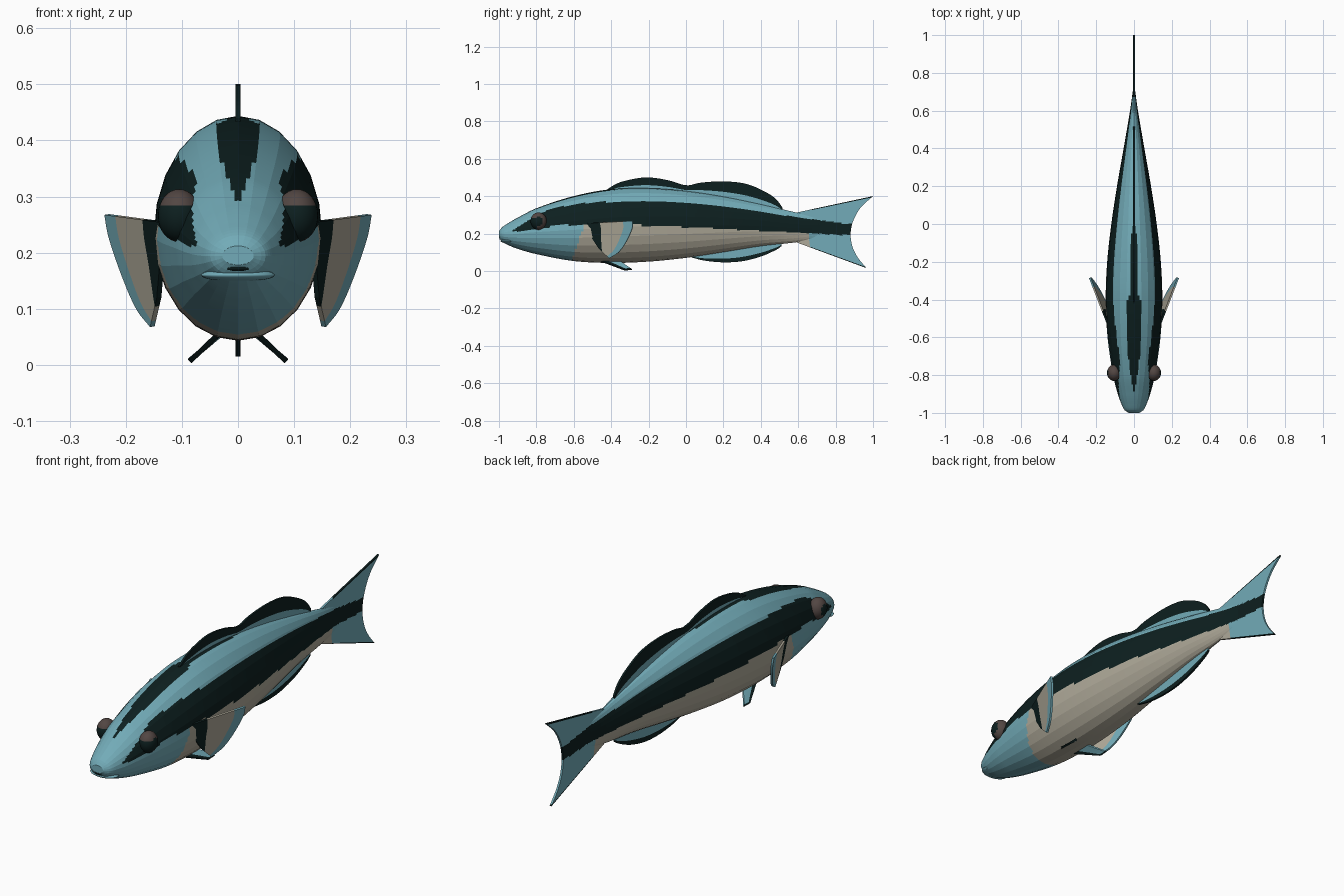
import bpy, math
from mathutils import Vector

if "Cube" in bpy.data.objects:
    bpy.data.objects.remove(bpy.data.objects["Cube"])

# Palette
PALETTE = {"light_blue": (0.17, 0.41, 0.48), "stripe_black": (0.004, 0.014, 0.014),
           "belly_beige": (0.43, 0.40, 0.32), "eye_brown": (0.085, 0.062, 0.056)}
BLUE, BLACK, BEIGE, BROWN = range(len(PALETTE))
materials = []
for label, rgb in PALETTE.items():
    mat = bpy.data.materials.new(label)
    mat.use_nodes = True
    mat.diffuse_color = (*rgb, 1)
    mat.node_tree.nodes["Principled BSDF"].inputs["Base Color"].default_value = (*rgb, 1)
    materials.append(mat)


def curve(keys, t):
    """Smooth value at t through (t, value) keys."""
    if t <= keys[0][0]:
        return keys[0][1]
    if t >= keys[-1][0]:
        return keys[-1][1]
    i = max(k for k in range(len(keys) - 1) if keys[k][0] <= t)
    slope = lambda a, b: (keys[b][1] - keys[a][1]) / (keys[b][0] - keys[a][0])
    last = len(keys) - 1
    m0, m1 = slope(max(i - 1, 0), i + 1), slope(i, min(i + 2, last))
    h = keys[i + 1][0] - keys[i][0]
    s = (t - keys[i][0]) / h
    return ((2*s**3 - 3*s*s + 1) * keys[i][1] + (s**3 - 2*s*s + s) * h * m0
            + (3*s*s - 2*s**3) * keys[i + 1][1] + (s**3 - s*s) * h * m1)


def path(points, t):
    """Point at t in 0..1 along a smooth line through the points."""
    n = len(points) - 1
    return Vector([curve([(i / n, p[a]) for i, p in enumerate(points)], t) for a in range(3)])


def make(name, verts, faces, paint):
    mesh = bpy.data.meshes.new(name)
    mesh.from_pydata(verts, [], faces)
    obj = bpy.data.objects.new(name, mesh)
    bpy.context.collection.objects.link(obj)
    for mat in materials:
        mesh.materials.append(mat)
    for i, poly in enumerate(mesh.polygons):
        poly.material_index = paint(i, poly.center, poly.normal)
    return obj


# Body outline by length
TOP = [(-1, .212), (-.985, .232), (-.95, .256), (-.9, .285), (-.8, .335), (-.6, .40), (-.4, .437),
       (-.2, .443), (0, .428), (.2, .398), (.4, .357), (.6, .31), (.72, .285)]
BOTTOM = [(-1, .178), (-.985, .158), (-.95, .138), (-.9, .118), (-.8, .09), (-.6, .053), (-.4, .043),
          (-.2, .05), (0, .07), (.2, .10), (.4, .132), (.6, .155), (.72, .18)]
WIDTH = [(-1, .028), (-.985, .05), (-.95, .068), (-.9, .086), (-.8, .111), (-.6, .14), (-.4, .15),
         (-.2, .142), (0, .12), (.2, .09), (.4, .055), (.6, .021), (.72, .004)]

# Markings
STRIPE_TOP = [(-.93, .215), (-.85, .265), (-.75, .32), (-.6, .355), (-.4, .37), (0, .365),
              (.3, .33), (.5, .30), (.88, .25)]
STRIPE_LOW = [(-.93, .21), (-.85, .215), (-.7, .24), (-.5, .25), (0, .235), (.4, .215), (.88, .19)]
CROWN = [(-.9, 0), (-.75, .025), (-.55, .04), (-.42, .038), (-.36, .02), (-.05, .012), (0, 0)]


def skin(p):
    low = curve(STRIPE_LOW, p.y)
    if p.y > -.93 and low < p.z < curve(STRIPE_TOP, p.y):
        return BLACK
    if p.z > .28 and -.9 < p.y < 0 and abs(p.x) < curve(CROWN, p.y):
        return BLACK
    if p.z <= low and -.62 + .35 * (p.z - .03) < p.y < .66:
        return BEIGE
    return BLUE


# Body: flat-sided loft, finely divided so the markings have clean borders
SIDES, SPLIT, STEPS = 24, 4, 140
verts, faces = [], []
count = SIDES * SPLIT
for j in range(STEPS + 1):
    y = -1 + 1.72 * (j / STEPS) ** 1.25
    top, low, w = (curve(k, y) for k in (TOP, BOTTOM, WIDTH))
    mid = low + .48 * (top - low)
    ring = []
    for k in range(SIDES):
        a = math.tau * k / SIDES
        s = math.sin(a)
        ring.append(Vector((w * math.cos(a), y, mid + s * (top - mid if s > 0 else mid - low))))
    for k in range(SIDES):
        verts += [ring[k].lerp(ring[(k + 1) % SIDES], q / SPLIT) for q in range(SPLIT)]
for j in range(STEPS):
    for k in range(count):
        n = (k + 1) % count
        faces.append((j*count + k, j*count + n, (j+1)*count + n, (j+1)*count + k))
faces += [tuple(reversed(range(count))), tuple(range(STEPS*count, (STEPS+1)*count))]
make("body", verts, faces, lambda i, c, n: skin(c))


def fin(name, root, rim, paint, thick=.009, nu=20, nv=48):
    """Sheet from a root line to a rim line; paint gets u (outward), v (along), point."""
    verts = [path(root, v / nv).lerp(path(rim, v / nv), u / nu)
             for v in range(nv + 1) for u in range(nu + 1)]
    row = nu + 1
    faces = [(v*row + u, v*row + u + 1, (v+1)*row + u + 1, (v+1)*row + u)
             for v in range(nv) for u in range(nu)]
    obj = make(name, verts, faces,
               lambda i, c, n: paint((i % nu + .5) / nu, (i // nu + .5) / nv, c))
    mod = obj.modifiers.new("thickness", "SOLIDIFY")
    mod.thickness, mod.offset = thick, 0
    return obj


# Dorsal and anal fins
rim = [(-.42, .438), (-.35, .475), (-.22, .50), (-.1, .486), (0, .458), (.08, .472), (.2, .479),
       (.32, .466), (.42, .425), (.48, .385), (.515, .34)]
fin("dorsal_fin", [(0, y, curve(TOP, y) - .012) for y, z in rim], [(0, y, z) for y, z in rim],
    lambda u, v, c: BLACK if u > .42 else BLUE)
rim = [(.03, .072), (.1, .055), (.2, .046), (.3, .052), (.4, .077), (.48, .112), (.51, .132)]
fin("anal_fin", [(0, y, curve(BOTTOM, y) + .012) for y, z in rim], [(0, y, z) for y, z in rim],
    lambda u, v, c: BLACK if u > .68 else BLUE)

# Tail fin
fin("tail_fin", [(0, .59, .312), (0, .6, .23), (0, .59, .153)],
    [(0, 1, .40), (0, .935, .34), (0, .895, .27), (0, .88, .2), (0, .89, .13), (0, .92, .07),
     (0, .965, .015)],
    lambda u, v, c: BLACK if u > .2 and not .03 < v < .97 else skin(c))


def pectoral(s, y, z):
    return (s * (.152 + .38 * (y + .5) - .17 * (.265 - z)), y, z)


def eye_paint(i, c, n):
    front = n.y < -.2 and n.z < .35
    return BLACK if front or abs(n.x) > .86 else BROWN


for s, side in ((1, "left"), (-1, "right")):
    # Pectoral fin with black base, beige web and blue edge
    fin(side + "_pectoral_fin",
        [pectoral(s, *p) for p in ((-.535, .255), (-.51, .19), (-.465, .12))],
        [pectoral(s, *p) for p in ((-.285, .268), (-.288, .225), (-.32, .155), (-.36, .10), (-.41, .068))],
        lambda u, v, c: BLACK if u < .32 else BEIGE if u < .8 else BLUE)

    # Pelvic fin
    fin(side + "_pelvic_fin", [(s * .035, -.46, .055), (s * .03, -.36, .055)],
        [(s * .086, -.33, .006), (s * .086, -.29, .008)],
        lambda u, v, c: BLACK if v < .35 or u > .9 else BLUE, nu=12, nv=12)

    # Eye
    bpy.ops.mesh.primitive_uv_sphere_add(segments=24, ring_count=16, radius=1)
    eye = bpy.context.object
    eye.name = side + "_eye"
    for mat in materials:
        eye.data.materials.append(mat)
    for i, poly in enumerate(eye.data.polygons):
        poly.material_index = eye_paint(i, poly.center, poly.normal)
    eye.location, eye.scale = (s * .105, -.788, .266), (.038, .043, .047)
    bpy.ops.object.shade_smooth_by_angle()

# Lips and mouth
for name, where, size, color in (
        ("upper_lip", (0, -.955, .187), (.062, .043, .017), BLUE),
        ("lower_lip", (0, -.95, .16), (.066, .042, .012), BLUE),
        ("mouth", (0, -.955, .173), (.045, .0435, .012), BLACK)):
    bpy.ops.mesh.primitive_uv_sphere_add(segments=24, ring_count=12, radius=1, location=where)
    part = bpy.context.object
    part.name, part.scale = name, size
    part.data.materials.append(materials[color])
    bpy.ops.object.shade_smooth_by_angle()
